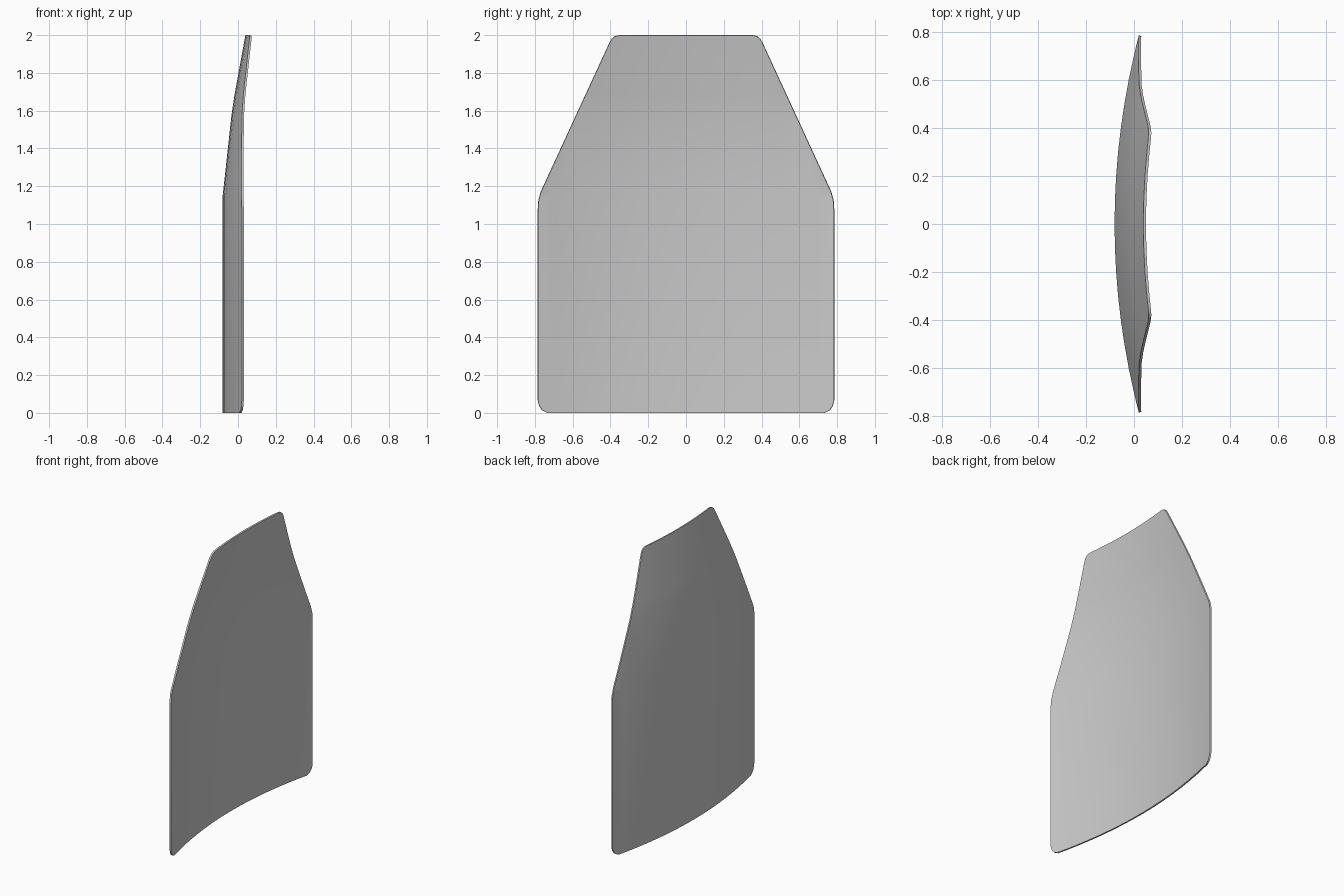
import bpy, bmesh, math

if "Cube" in bpy.data.objects:
    bpy.data.objects.remove(bpy.data.objects["Cube"])

# Half outline (y, z), bottom to top, mirrored to the other side
half = [(0.735, 0.0), (0.762, 0.014), (0.778, 0.037), (0.785, 0.065),
        (0.785, 1.08), (0.782, 1.125), (0.77, 1.17),
        (0.408, 1.955), (0.394, 1.98), (0.376, 1.995), (0.35, 2.0)]
outline = half + [(-y, z) for y, z in reversed(half)]

# Backward lean of the tapered upper part (z, x offset)
lean = [(0.0, 0.0), (1.15, 0.0), (1.58, 0.047), (1.68, 0.062), (2.0, 0.12)]


def lean_at(z):
    for (z0, x0), (z1, x1) in zip(lean, lean[1:]):
        if z <= z1:
            return x0 + (x1 - x0) * (z - z0) / (z1 - z0)
    return lean[-1][1]


# Flat sheet cut into columns and bend rows
bm = bmesh.new()
bm.faces.new([bm.verts.new((0, y, z)) for y, z in outline])


def cut(co, no):
    bmesh.ops.bisect_plane(bm, geom=bm.verts[:] + bm.edges[:] + bm.faces[:],
                           plane_co=co, plane_no=no, dist=1e-5)


for i in range(-7, 8):
    cut((0, i * 0.1, 0), (0, 1, 0))
for z in (1.15, 1.58, 1.68):
    cut((0, 0, z), (0, 0, 1))

# Curve the sheet sideways and lean the top
for v in bm.verts:
    v.co.x = -0.081 + 0.101 * (v.co.y / 0.785) ** 2 + lean_at(v.co.z)
bmesh.ops.triangulate(bm, faces=[f for f in bm.faces if len(f.verts) > 4])
bm.normal_update()

mesh = bpy.data.meshes.new("curved_plate")
bm.to_mesh(mesh)
bm.free()
plate = bpy.data.objects.new("curved_plate", mesh)
bpy.context.collection.objects.link(plate)

# Thickness on the inner side
solid = plate.modifiers.new("thickness", 'SOLIDIFY')
solid.thickness = 0.011
solid.offset = 1

bpy.context.view_layer.objects.active = plate
plate.select_set(True)
bpy.ops.object.modifier_apply(modifier=solid.name)
bpy.ops.object.shade_smooth_by_angle(angle=math.radians(30))
